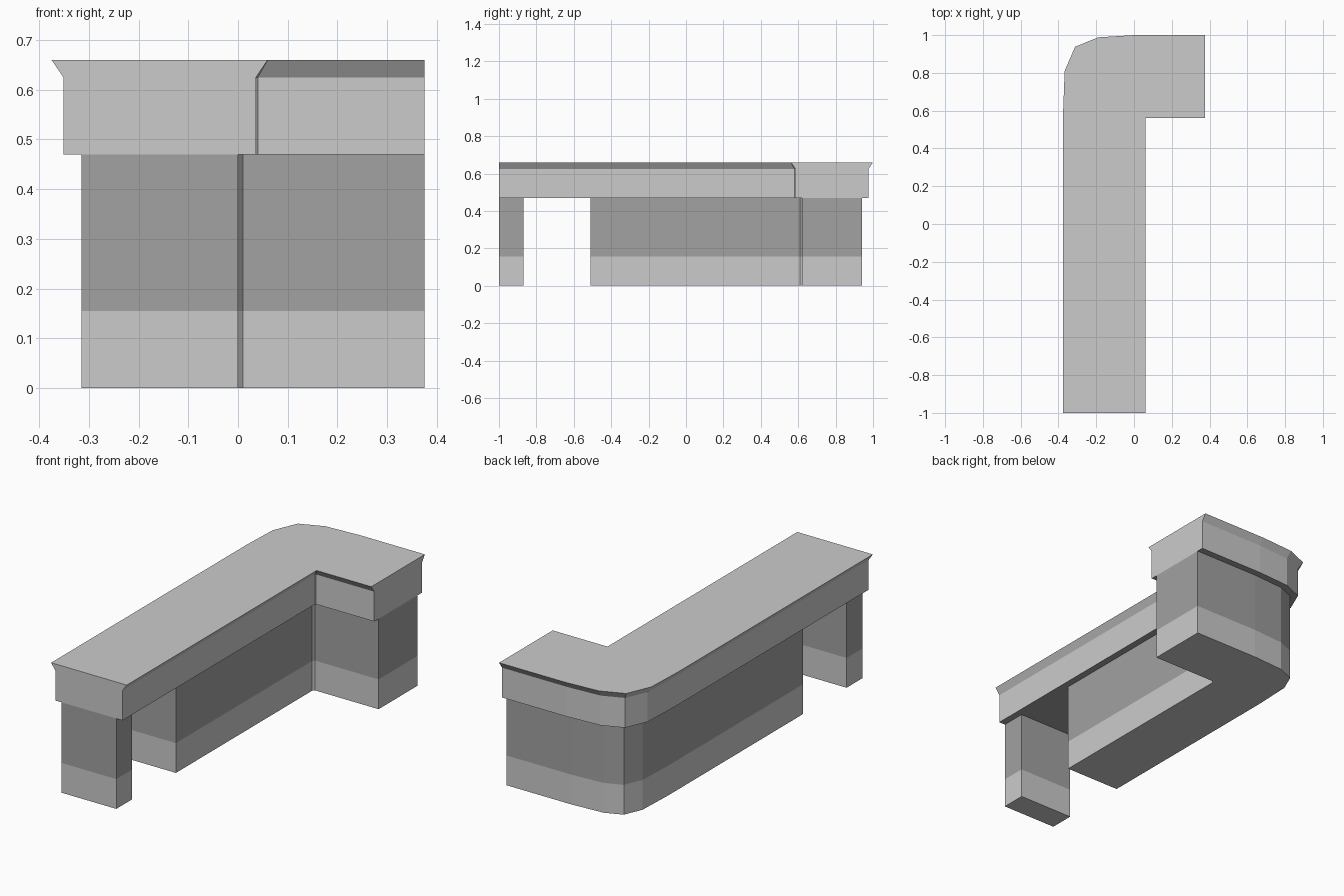
import bpy, bmesh
from mathutils import Vector

if "Cube" in bpy.data.objects:
    bpy.data.objects.remove(bpy.data.objects["Cube"])

def material(name, v):
    m = bpy.data.materials.new(name)
    m.diffuse_color = (v, v, v, 1)
    m.use_nodes = True
    m.node_tree.nodes["Principled BSDF"].inputs["Base Color"].default_value = m.diffuse_color
    return m

LIGHT = material("light grey", 0.60)
DARK = material("dark grey", 0.36)

# rounded outer edge of the L-shaped plan, from front end to right end
OUTER = [(-0.375, -1), (-0.375, 0.60), (-0.367, 0.81), (-0.312, 0.938),
         (-0.19, 0.988), (0, 1), (0.375, 1)]

def outline(d, y0):
    """Plan of the L, inset by d everywhere but the two flush ends."""
    p = [Vector(q) for q in OUTER]
    p[0].y = y0
    nrm = []
    for a, b in zip(p, p[1:]):
        t = (b - a).normalized()
        nrm.append(Vector((t.y, -t.x)))
    pts = []
    for i, q in enumerate(p):
        n0, n1 = nrm[max(i - 1, 0)], nrm[min(i, len(nrm) - 1)]
        pts.append(q + (n0 + n1) * d / (1 + n0.dot(n1)))
    c = d / 6  # tiny chamfer in the inner corner
    x, y = 0.06 - d, 0.56 + d
    pts += [Vector(q) for q in ((0.375, y), (x + c, y), (x, y - c), (x, y0))]
    return pts

def loft(name, rings, rule):
    """Skin stacked (points, z) rings; rule(normal, z) picks the material."""
    bm = bmesh.new()
    rows = [[bm.verts.new((q[0], q[1], z)) for q in pts] for pts, z in rings]
    n = len(rows[0])
    for lo, hi in zip(rows, rows[1:]):
        for i in range(n):
            j = (i + 1) % n
            bm.faces.new((lo[i], lo[j], hi[j], hi[i]))
    bm.faces.new(rows[0])
    bm.faces.new(rows[-1])
    bmesh.ops.remove_doubles(bm, verts=bm.verts, dist=1e-5)
    bmesh.ops.recalc_face_normals(bm, faces=bm.faces)
    for f in bm.faces:
        f.material_index = int(rule(f.normal, f.calc_center_median().z))
    me = bpy.data.meshes.new(name)
    bm.to_mesh(me)
    bm.free()
    me.materials.append(LIGHT)
    me.materials.append(DARK)
    ob = bpy.data.objects.new(name, me)
    bpy.context.collection.objects.link(ob)

# counter slab with flared rim, dark underside
D = 0.024
loft("counter_top",
     [(outline(D, -1), 0.47), (outline(D, -1), 0.625), (outline(0, -1), 0.66)],
     lambda n, z: n.z < -0.9)

# cabinets: light plinth band below, dark panels above
def banded(name, pts):
    loft(name, [(pts, 0), (pts, 0.155), (pts, 0.47)], lambda n, z: z > 0.16)

banded("main_cabinet", outline(0.06, -0.51))
banded("front_post", [(-0.315, -1), (-0.315, -0.87), (0, -0.87), (0, -1)])
